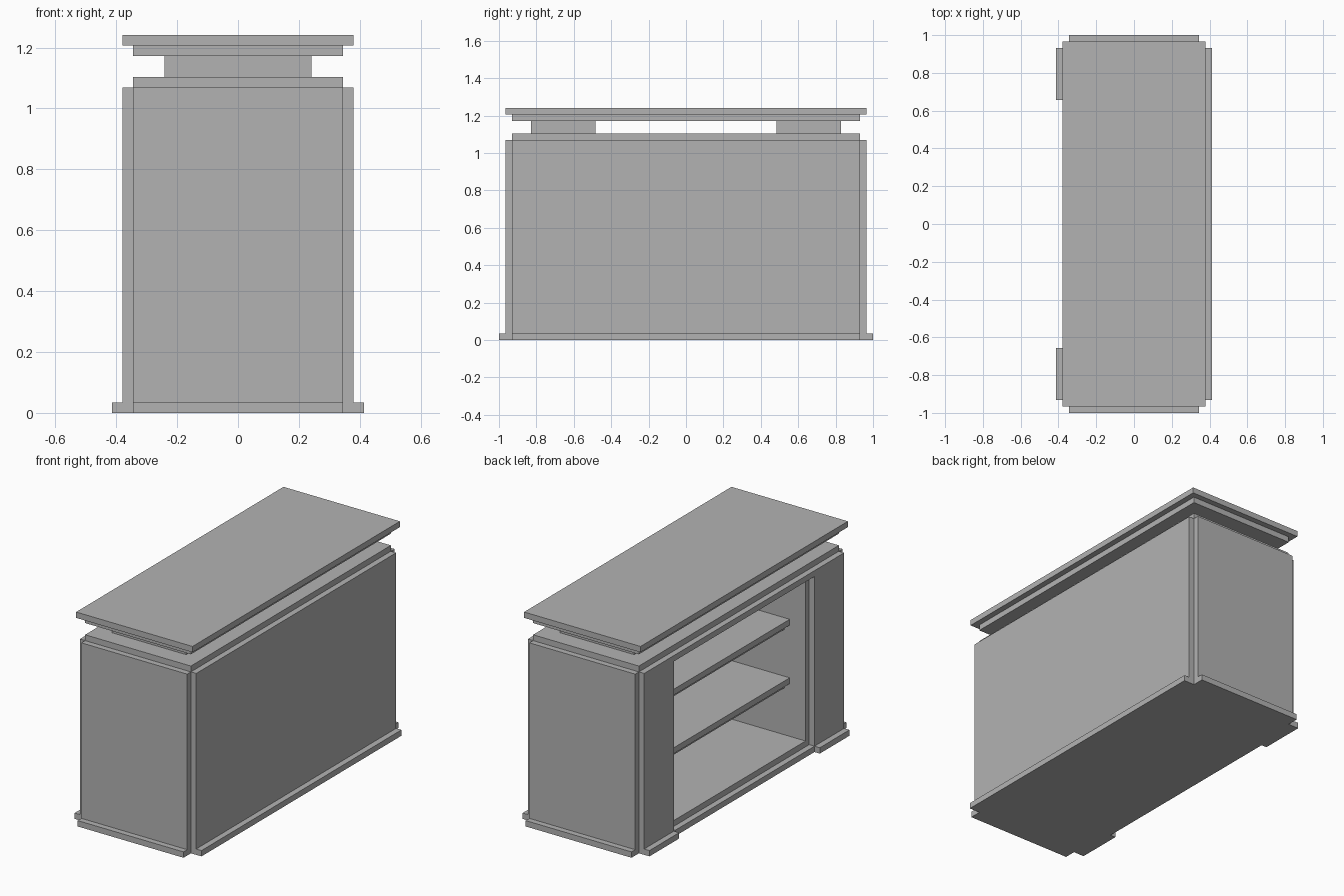
import bpy

U = 1 / 29  # board thickness, used as the building module

old = bpy.data.objects.get("Cube")
if old:
    bpy.data.objects.remove(old, do_unlink=True)

grey = bpy.data.materials.new("plain_grey")
grey.use_nodes = True
GREY = (0.45, 0.45, 0.45, 1)
grey.diffuse_color = GREY
grey.node_tree.nodes["Principled BSDF"].inputs["Base Color"].default_value = GREY


def board(name, x, y, z):
    """Box spanning the given (low, high) ranges in modules."""
    spans = (x, y, z)
    bpy.ops.mesh.primitive_cube_add(size=1)
    ob = bpy.context.object
    ob.name = name
    ob.location = [(a + b) / 2 * U for a, b in spans]
    ob.scale = [(b - a) * U for a, b in spans]
    ob.data.materials.append(grey)
    return ob


def span(side, near, far):
    """Range from near to far on the chosen side of the centre."""
    return tuple(sorted((side * near, side * far)))


# Carcass: floor, roof and back wall
board("floor", (-10, 10), (-27, 27), (0, 2))
board("roof", (-10, 10), (-27, 27), (30, 32))
board("back_wall", (9, 10), (-18, 18), (2, 30))

# Customer side: cladding panel with skirting
board("long_panel", (10, 11), (-27, 27), (0, 31))
board("long_skirting", (11, 12), (-27, 27), (0, 1))

# Open side: sill and lintel framing the shelves
board("opening_sill", (-11, -10), (-19, 19), (0, 1))
board("opening_lintel", (-11, -10), (-19, 19), (30, 31))

# Both ends: cabinet block, cladding, skirting and counter riser
for side, label in ((-1, "front"), (1, "rear")):
    board(label + "_cabinet", (-10, 10), span(side, 18, 27), (2, 30))
    board(label + "_end_panel", (-10, 10), span(side, 27, 28), (0, 31))
    board(label + "_end_skirting", (-10, 10), span(side, 28, 29), (0, 1))
    board(label + "_open_side_panel", (-11, -10), span(side, 19, 27), (0, 31))
    board(label + "_open_side_skirting", (-12, -11), span(side, 19, 27), (0, 1))
    board(label + "_counter_riser", (-7, 7), span(side, 14, 24), (32, 34))

# Shelves, each on a recessed support
for label, top in (("lower", 12), ("upper", 22)):
    board(label + "_shelf", (-7, 9), (-18, 18), (top - 1, top))
    board(label + "_shelf_support", (-6, 9), (-18, 18), (top - 2, top - 1))

# Raised counter top in two stepped layers
board("counter_underlayer", (-10, 10), (-27, 27), (34, 35))
board("counter_top", (-11, 11), (-28, 28), (35, 36))
